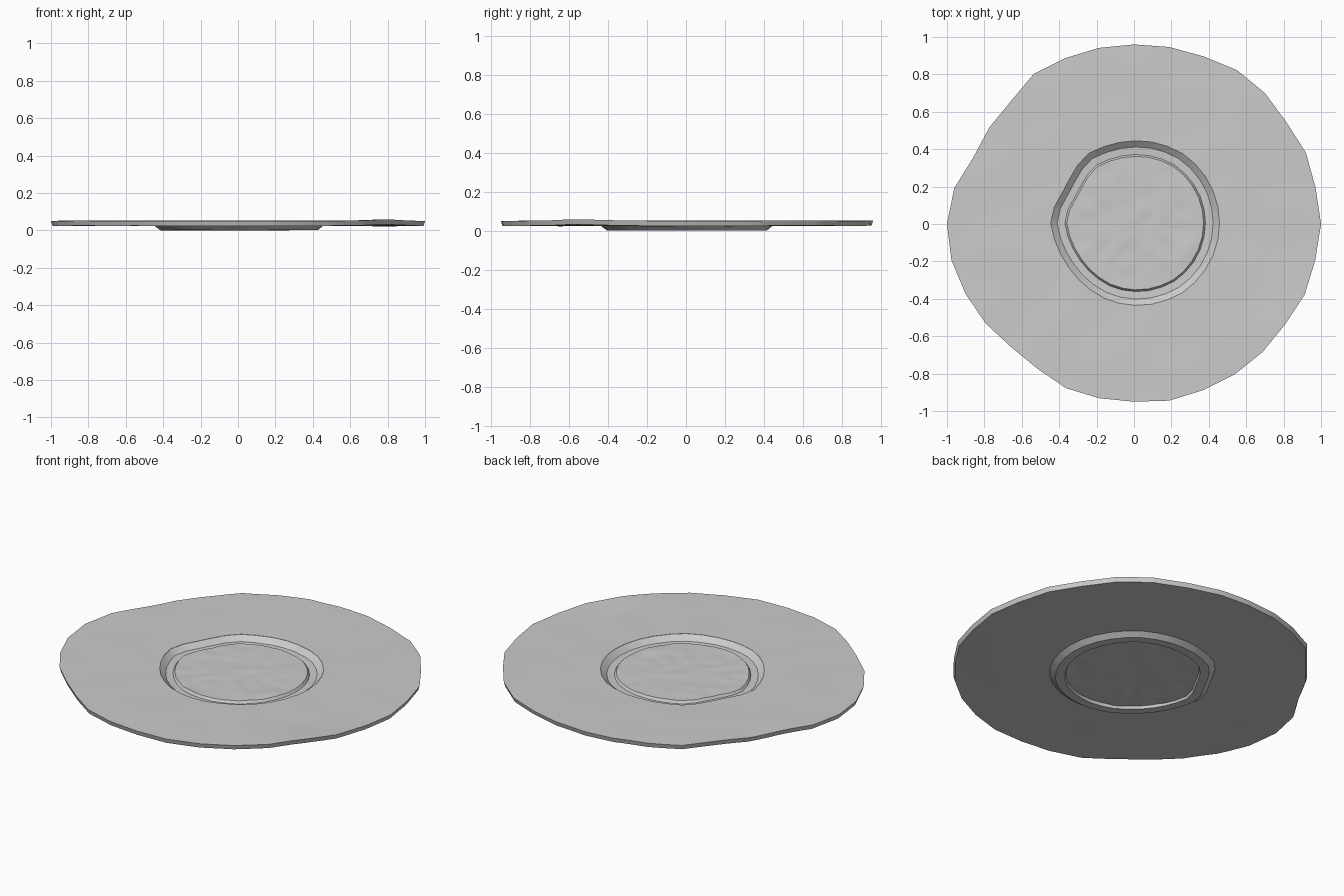
import bpy, bmesh, math
from mathutils import Vector, noise

if "Cube" in bpy.data.objects:
    bpy.data.objects.remove(bpy.data.objects["Cube"])

# Uneven outlines: radius every 11.25 degrees, counter-clockwise from +x
RIM = [1, .99, .995, .98, .99, .99, .97, .965, .96, .96, .96, .965, .93, .93, .93, .98,
       1, .995, .975, .955, .93, .93, .95, .95, .95, .963, .962, .968, .97, .97, .988, .988]
WELL = [1, 1, 1, 1, 1, 1, .99, .985, .98, .98, .985, 1, .975, .945, .945, .985,
        1.01, .985, .965, .955, .955, .96, .97, .975, .98, .985, .99, 1, 1, 1, 1, 1]
N, SUB = 32, 3
SEG = N * SUB


def outline(table, scale, cx=0.0, cy=0.0):
    """Straight-sided polygon with each side split into SUB pieces."""
    pts = [Vector((cx + scale * r * math.cos(2 * math.pi * i / N),
                   cy + scale * r * math.sin(2 * math.pi * i / N)))
           for i, r in enumerate(table)]
    return [pts[i].lerp(pts[(i + 1) % N], k / SUB) for i in range(N) for k in range(SUB)]


def wobble(x, y, amp, freq):
    return amp * noise.noise(Vector((x * freq, y * freq, 3.7)))


rim = outline(RIM, 1.0)


def well(r):
    return outline(WELL, r, .008, .005)


rings = []


def add_ring(pts, z, amp=.004, freq=4):
    rings.append([(p.x, p.y, z + wobble(p.x, p.y, amp, freq)
                   + .006 * math.exp(-((p.x - .78) ** 2 + (p.y + .55) ** 2) / .015))
                  for p in pts])


def add_span(a, b, steps, z, **kw):
    for k in range(steps + 1):
        add_ring([p.lerp(q, k / steps) for p, q in zip(a, b)], z, **kw)


centre = [Vector((.008, .005))] * SEG
near_centre = [c.lerp(p, .06) for c, p in zip(centre, well(.36))]
fine = dict(amp=.004, freq=13)

# Top side: bumpy raised centre, groove, sloped wall, brim
add_span(near_centre, well(.364), 12, .040, **fine)
add_ring(well(.374), .026, .002)
add_ring(well(.415), .028, .002)
add_ring(well(.449), .056)
add_span(well(.449), rim, 10, .057)
# Underside: brim, sloped foot, ring base, recessed centre
add_span([p * .992 for p in rim], well(.449), 10, .031)
add_ring(well(.418), .007, .002)
add_ring(well(.368), .007, .002)
add_span(well(.362), near_centre, 12, .022, **fine)

low = min(v[2] for r in rings for v in r)
bm = bmesh.new()
loops = [[bm.verts.new((x, y, z - low)) for x, y, z in r] for r in rings]
for a, b in zip(loops, loops[1:]):
    for i in range(SEG):
        j = (i + 1) % SEG
        bm.faces.new((a[i], b[i], b[j], a[j]))
bm.faces.new(loops[0])
bm.faces.new(loops[-1][::-1])
bmesh.ops.remove_doubles(bm, verts=bm.verts, dist=1e-5)
bmesh.ops.recalc_face_normals(bm, faces=bm.faces)

mesh = bpy.data.meshes.new("plate")
bm.to_mesh(mesh)
bm.free()
plate = bpy.data.objects.new("plate", mesh)
bpy.context.collection.objects.link(plate)
bpy.context.view_layer.objects.active = plate
plate.select_set(True)
bpy.ops.object.shade_smooth_by_angle(angle=math.radians(30))
